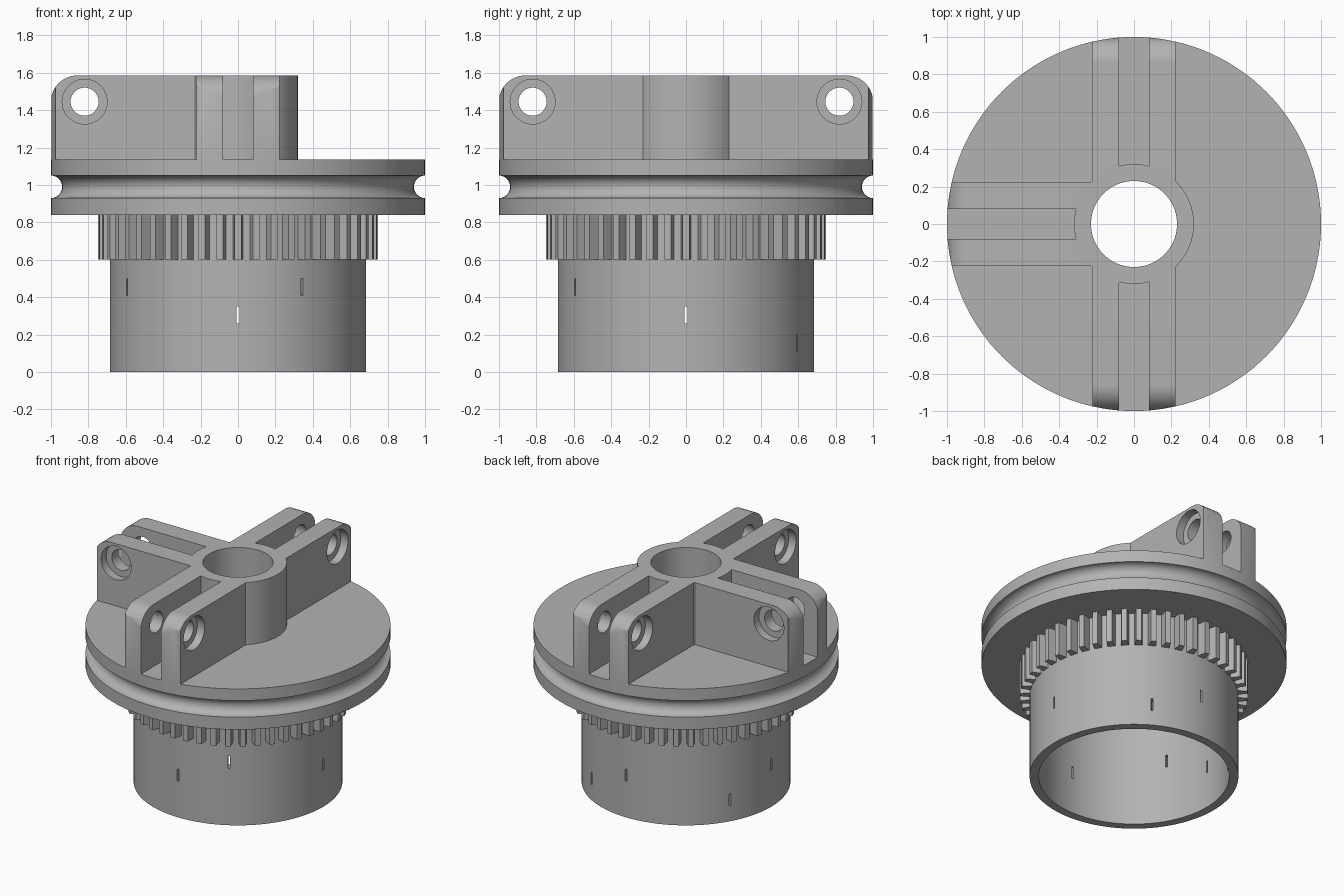
import bpy, bmesh, math
from mathutils import Matrix, Vector

cube = bpy.data.objects.get("Cube")
if cube:
    bpy.data.objects.remove(cube)

grey = bpy.data.materials.new("plain grey")
grey.use_nodes = True
GREY = (0.45, 0.45, 0.45, 1)
grey.diffuse_color = GREY
grey.node_tree.nodes["Principled BSDF"].inputs["Base Color"].default_value = GREY


def finish(name, bm):
    bmesh.ops.recalc_face_normals(bm, faces=bm.faces)
    mesh = bpy.data.meshes.new(name)
    bm.to_mesh(mesh)
    bm.free()
    mesh.materials.append(grey)
    obj = bpy.data.objects.new(name, mesh)
    bpy.context.collection.objects.link(obj)
    return obj


def prism(bm, points, offset):
    """Extrude a closed outline along an offset vector."""
    face = bm.faces.new([bm.verts.new(p) for p in points])
    out = bmesh.ops.extrude_face_region(bm, geom=[face])["geom"]
    verts = [v for v in out if isinstance(v, bmesh.types.BMVert)]
    bmesh.ops.translate(bm, verts=verts, vec=offset)


def lathe(name, profile, steps=144):
    """Revolve a closed (radius, height) outline about z."""
    bm = bmesh.new()
    verts = [bm.verts.new((r, 0, z)) for r, z in profile]
    edges = [bm.edges.new((v, verts[i - 1])) for i, v in enumerate(verts)]
    bmesh.ops.spin(bm, geom=verts + edges, cent=(0, 0, 0), axis=(0, 0, 1),
                   angle=math.tau, steps=steps, use_duplicate=False)
    bmesh.ops.remove_doubles(bm, verts=bm.verts, dist=1e-5)
    return finish(name, bm)


def cylinder(name, radius, length, matrix, segments=48):
    bm = bmesh.new()
    bmesh.ops.create_cone(bm, cap_ends=True, segments=segments, radius1=radius,
                          radius2=radius, depth=length, matrix=matrix)
    return finish(name, bm)


def boolean(obj, other, operation):
    """Apply a boolean and discard the second object."""
    mod = obj.modifiers.new("cut", "BOOLEAN")
    mod.operation, mod.object, mod.solver = operation, other, "EXACT"
    bpy.context.view_layer.objects.active = obj
    bpy.ops.object.modifier_apply(modifier=mod.name)
    bpy.data.objects.remove(other)


# Main sizes
TUBE, BORE, HUB = 0.685, 0.23, 0.32
DISC_LOW, DISC_TOP, TOP = 0.84, 1.135, 1.585
PIN_R, PIN_Z = 0.82, 1.445

# Grooved disc with hollow tube below
groove = [(1 - 0.06 * math.sin(a), 0.99 - 0.06 * math.cos(a))
          for a in (math.pi * i / 16 for i in range(17))]
body = lathe("grooved_disc_and_tube",
             [(0.625, 0), (TUBE, 0), (TUBE, DISC_LOW), (1, DISC_LOW)] + groove +
             [(1, DISC_TOP), (BORE, DISC_TOP), (BORE, DISC_LOW), (0.625, DISC_LOW)])

# Narrow slots through the tube wall
slots = {0.305: (0, 90, 180, 270), 0.455: (210, 300), 0.155: (60, 150)}
bm = bmesh.new()
for z, angles in slots.items():
    for angle in angles:
        bmesh.ops.create_cube(bm, size=1, matrix=(
            Matrix.Rotation(math.radians(angle), 4, "Z")
            @ Matrix.Translation((0.65, 0, z))
            @ Matrix.Diagonal((0.2, 0.014, 0.09, 1))))
boolean(body, finish("slot_cutter", bm), "DIFFERENCE")

# Ring of gear teeth under the disc
TEETH = 48
bm = bmesh.new()
for i in range(TEETH):
    turn = Matrix.Rotation(math.tau * i / TEETH, 3, "Z")
    outline = [(0.67, -0.028), (0.748, -0.018), (0.748, 0.018), (0.67, 0.028)]
    prism(bm, [turn @ Vector((x, y, 0.6)) for x, y in outline],
          (0, 0, DISC_LOW - 0.6))
teeth = finish("gear_teeth", bm)


# Arm plate: rounded end, trimmed to the disc, pin hole with counterbore
def arm_plate(side, angle):
    corner = [(0.86 + 0.14 * math.sin(a), TOP - 0.14 + 0.14 * math.cos(a))
              for a in (math.pi / 2 * i / 12 for i in range(13))]
    outline = [(BORE, DISC_TOP - 0.02), (BORE, TOP)] + corner + [(1, DISC_TOP - 0.02)]
    bm = bmesh.new()
    prism(bm, [(r, side * 0.08, z) for r, z in outline], (0, side * 0.143, 0))
    plate = finish("arm_plate", bm)
    boolean(plate, cylinder("trim", 1, 4, Matrix(), 144), "INTERSECT")
    flat = Matrix.Rotation(math.pi / 2, 4, "X")
    for radius, y, length in ((0.075, 0.15, 0.4), (0.12, 0.265, 0.2)):
        at = Matrix.Translation((PIN_R, side * y, PIN_Z))
        boolean(plate, cylinder("pin_cutter", radius, length, at @ flat), "DIFFERENCE")
    plate.data.transform(Matrix.Rotation(math.radians(angle), 4, "Z"))
    return plate


# Central hub joined with three forked arms
hub = lathe("hub_with_forked_arms", [(BORE, DISC_TOP - 0.02), (HUB, DISC_TOP - 0.02),
                                     (HUB, TOP), (BORE, TOP)])
for angle in (90, 180, 270):
    for side in (-1, 1):
        boolean(hub, arm_plate(side, angle), "UNION")

# Smooth curved surfaces, keep edges crisp
for obj in bpy.context.view_layer.objects:
    obj.select_set(obj in (body, teeth, hub))
bpy.context.view_layer.objects.active = body
bpy.ops.object.shade_smooth_by_angle(angle=math.radians(30))
